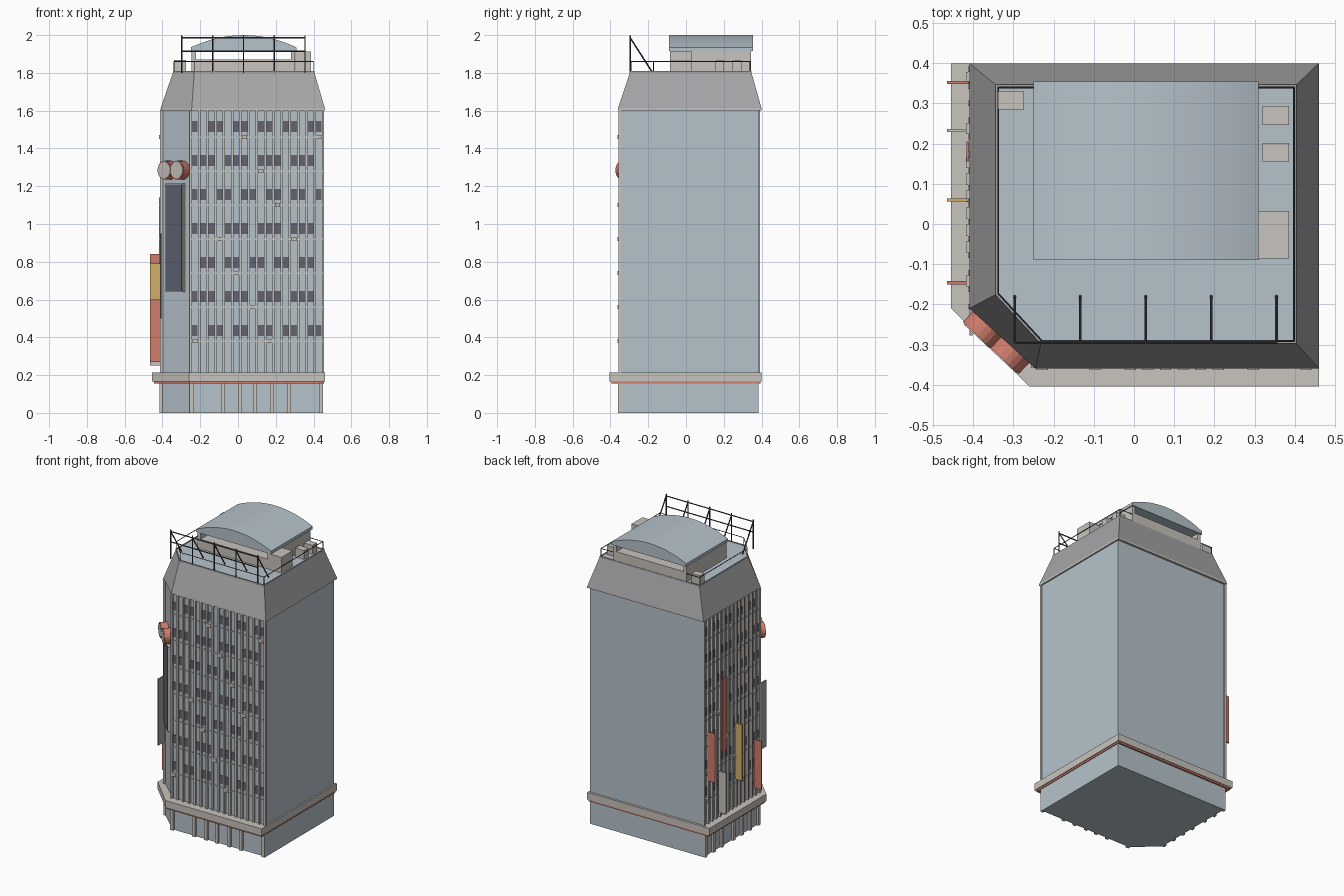
import bpy, bmesh, math
from mathutils import Vector, Matrix

if "Cube" in bpy.data.objects:
    bpy.data.objects.remove(bpy.data.objects["Cube"])


def mat(name, r, g, b):
    m = bpy.data.materials.new(name)
    m.diffuse_color = (r, g, b, 1)
    m.use_nodes = True
    m.node_tree.nodes["Principled BSDF"].inputs["Base Color"].default_value = m.diffuse_color
    return m


BLUE = mat("pale_blue_wall", 0.47, 0.55, 0.60)
STONE = mat("warm_stone", 0.58, 0.55, 0.51)
SLATE = mat("slate_grey", 0.38, 0.38, 0.39)
GLASS = mat("dark_glass", 0.12, 0.125, 0.17)
RED = mat("sign_red", 0.62, 0.20, 0.15)
YELLOW = mat("sign_yellow", 0.63, 0.43, 0.14)
METAL = mat("dark_metal", 0.045, 0.05, 0.06)


def finish(name, bm, *mats):
    bmesh.ops.recalc_face_normals(bm, faces=bm.faces)
    me = bpy.data.meshes.new(name)
    bm.to_mesh(me)
    bm.free()
    for m in mats:
        me.materials.append(m)
    ob = bpy.data.objects.new(name, me)
    bpy.context.collection.objects.link(ob)
    return ob


def add_box(bm, lo, hi, frame=Matrix()):
    """Box between two corners, placed in a local frame."""
    lo, hi = Vector(lo), Vector(hi)
    size = Matrix.Diagonal((*(hi - lo), 1))
    bmesh.ops.create_cube(bm, size=1, matrix=frame @ Matrix.Translation((lo + hi) / 2) @ size)


def boxes(name, m, items, frame=Matrix()):
    bm = bmesh.new()
    for lo, hi in items:
        add_box(bm, lo, hi, frame)
    return finish(name, bm, m)


def rods(name, pairs, r, m=METAL):
    bm = bmesh.new()
    for a, b in pairs:
        a, b = Vector(a), Vector(b)
        d = b - a
        mx = Matrix.Translation((a + b) / 2) @ d.to_track_quat('Z', 'Y').to_matrix().to_4x4()
        bmesh.ops.create_cone(bm, cap_ends=True, segments=6, radius1=r, radius2=r, depth=d.length, matrix=mx)
    return finish(name, bm, m)


def foot(x0, x1, y0, y1, cx, cy):
    """Rectangle with its front left corner cut off."""
    return [(cx, y0), (x1, y0), (x1, y1), (x0, y1), (x0, cy)]


def loft(name, levels, *mats):
    """Closed solid through outlines at rising heights."""
    bm = bmesh.new()
    rings = [[bm.verts.new((x, y, z)) for x, y in pts] for z, pts in levels]
    for a, b in zip(rings, rings[1:]):
        for i in range(len(a)):
            j = (i + 1) % len(a)
            bm.faces.new((a[i], a[j], b[j], b[i]))
    bm.faces.new(rings[0])
    bm.faces.new(rings[-1])
    return finish(name, bm, *mats)


# Main masses
WALL = foot(-0.40, 0.45, -0.345, 0.385, -0.25, -0.205)
LEDGE = foot(-0.455, 0.46, -0.405, 0.40, -0.26, -0.21)
TRIM = foot(-0.445, 0.455, -0.395, 0.395, -0.257, -0.209)
EAVE = foot(-0.41, 0.46, -0.36, 0.40, -0.245, -0.21)
TOP = foot(-0.345, 0.405, -0.298, 0.347, -0.232, -0.176)
DECK = foot(-0.338, 0.398, -0.291, 0.340, -0.229, -0.173)
loft("tower_walls", [(0, WALL), (1.605, WALL)], BLUE)
loft("ledge", [(0.167, LEDGE), (0.215, LEDGE)], STONE)
loft("ledge_red_trim", [(0.155, TRIM), (0.168, TRIM)], RED)
loft("eave_trim", [(1.60, EAVE), (1.612, EAVE)], STONE)
loft("sloped_roof", [(1.612, EAVE), (1.80, TOP), (1.81, TOP), (1.81, DECK), (1.803, DECK)], SLATE)
loft("roof_deck", [(1.80, DECK), (1.806, DECK)], BLUE)

# Facade frames: local x runs along the wall, local -y points outwards
FRONT = Matrix.Translation((-0.25, -0.345, 0))
SIDE = Matrix.Translation((-0.40, 0.385, 0)) @ Matrix.Rotation(-math.pi / 2, 4, 'Z')


def facade(tag, frame, length, bays, pilasters):
    step = length / bays
    fins, panes, coolers, sills = [], [], [], []
    for i in range(bays + 1):
        x = i * step
        fins.append(((x - 0.0065, -0.013, 0.215), (x + 0.0065, 0.002, 1.602)))
    for r in range(7):
        z = 0.38 + 0.18 * r
        sills.append(((-0.004, -0.006, z - 0.004), (length + 0.006, 0.002, z + 0.004)))
        for i in range(bays):
            x = (i + 0.5) * step
            lit = i % 4 != 3 if r % 2 else (i + r // 2) % 3 != 1
            if lit:
                panes.append(((x - 0.015, -0.003, z + 0.028), (x + 0.015, 0.002, z + 0.084)))
            if (i + 2 * r) % 9 == 0 and i not in (1, 14):
                coolers.append(((x - 0.014, -0.018, z - 0.011), (x + 0.014, 0.002, z + 0.011)))
    boxes(tag + "_fins", STONE, fins, frame)
    boxes(tag + "_windows", GLASS, panes, frame)
    boxes(tag + "_sills", BLUE, sills, frame)
    boxes(tag + "_cooler_boxes", STONE, coolers, frame)
    boxes(tag + "_pilasters", STONE,
          [((x - 0.011, -0.015, 0), (x + 0.011, 0.002, 0.157)) for x in pilasters], frame)


facade("front", FRONT, 0.70, 16, (0.005, 0.17, 0.26, 0.34, 0.43, 0.52, 0.69))
facade("side", SIDE, 0.59, 14, (0.012, 0.10, 0.19, 0.31, 0.40, 0.49, 0.58))

# Cut corner: screen and twin round signs
CORNER = Matrix.Translation((-0.325, -0.275, 0)) @ Matrix.Rotation(math.atan2(-0.14, 0.15), 4, 'Z')
boxes("corner_screen_frame", STONE, [((-0.062, -0.018, 0.64), (0.062, 0.002, 1.215))], CORNER)
boxes("corner_screen", GLASS, [((-0.056, -0.021, 0.646), (0.056, -0.017, 1.209))], CORNER)
for name, m, r, y0, y1 in (("round_sign_rims", RED, 0.050, -0.046, 0.002),
                           ("round_sign_faces", STONE, 0.044, -0.049, -0.04)):
    bm = bmesh.new()
    for x in (-0.045, 0.045):
        mx = CORNER @ Matrix.Translation((x, (y0 + y1) / 2, 1.285)) @ Matrix.Rotation(math.pi / 2, 4, 'X')
        bmesh.ops.create_cone(bm, cap_ends=True, segments=20, radius1=r, radius2=r, depth=y1 - y0, matrix=mx)
    finish(name, bm, m)
boxes("corner_blade_sign", SLATE, [((-0.409, -0.278, 0.50), (-0.402, -0.20, 0.95))])

# Blade signs on the left wall
for name, m, y, z0, z1 in (("rear_red_sign", RED, 0.352, 0.51, 0.84), ("white_sign", STONE, 0.233, 0.25, 0.53),
                           ("yellow_sign", YELLOW, 0.06, 0.41, 0.79), ("front_red_sign", RED, -0.146, 0.27, 0.60)):
    boxes(name, m, [((-0.466, y - 0.004, z0), (-0.411, y + 0.004, z1))])
    rods(name + "_brackets", [((-0.42, y, z), (-0.398, y, z)) for z in (z0 + 0.03, z1 - 0.03)], 0.003)
boxes("flat_red_sign", RED, [((-0.417, 0.155, 0.65), (-0.411, 0.205, 1.14))])

# Rooftop house, open under its vaulted roof
boxes("roof_house", STONE, [((-0.245, -0.085, 1.803), (0.303, 0.345, 1.872)),
                            ((-0.245, -0.085, 1.872), (-0.222, 0.345, 1.93)),
                            ((0.28, -0.085, 1.872), (0.303, 0.345, 1.93))])
bm = bmesh.new()
arc = [(0.03 + 0.28 * t, 1.935 + 0.065 * (1 - t * t)) for t in [k / 8 - 1 for k in range(17)]]
outline = [(-0.25, 1.915)] + arc + [(0.31, 1.915)]
cap = bm.faces.new([bm.verts.new((x, -0.09, z)) for x, z in outline])
ext = bmesh.ops.extrude_face_region(bm, geom=[cap], use_keep_orig=True)
bmesh.ops.translate(bm, vec=(0, 0.445, 0), verts=[v for v in ext["geom"] if isinstance(v, bmesh.types.BMVert)])
vault = finish("vaulted_roof", bm, BLUE)
bpy.context.view_layer.objects.active = vault
vault.select_set(True)
bpy.ops.object.shade_smooth_by_angle()

# Rooftop plant boxes
boxes("plant_boxes", STONE, [((0.32, 0.247, 1.803), (0.386, 0.294, 1.866)),
                             ((0.32, 0.155, 1.803), (0.386, 0.202, 1.866)),
                             ((0.305, -0.086, 1.803), (0.386, 0.032, 1.912)),
                             ((-0.338, 0.285, 1.803), (-0.274, 0.33, 1.868))])

# Perimeter rail and billboard frame with back stays
rail = [(x, y, 1.86) for x, y in DECK]
rods("roof_rail", list(zip(rail, rail[1:] + rail[:1])) + [((x, y, 1.805), (x, y, 1.86)) for x, y, _ in rail], 0.0025)
posts = [-0.297 + 0.163 * k for k in range(5)]
frame_rods = [((x, -0.295, 1.80), (x, -0.295, 1.998)) for x in posts]
frame_rods += [((x, -0.295, 1.985), (x, -0.18, 1.806)) for x in posts]
frame_rods += [((posts[0], -0.295, z), (posts[-1], -0.295, z)) for z in (1.985, 1.915)]
rods("billboard_frame", frame_rods, 0.004)
